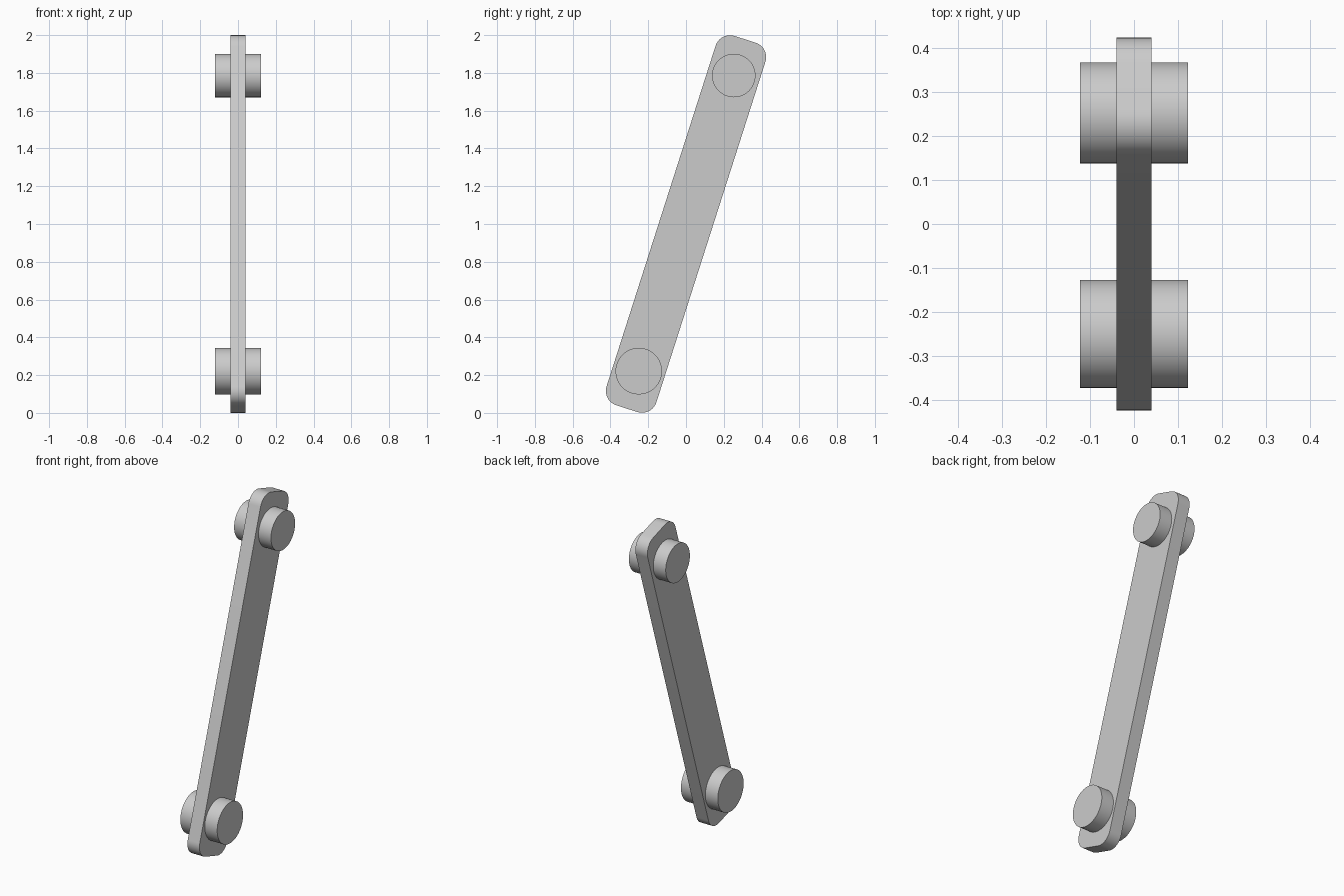
import bpy
import bmesh
import math
from mathutils import Matrix

default = bpy.data.objects.get("Cube")
if default:
    bpy.data.objects.remove(default, do_unlink=True)

grey = bpy.data.materials.new("light_grey")
grey.use_nodes = True
colour = (0.6, 0.6, 0.6, 1)
grey.diffuse_color = colour
grey.node_tree.nodes["Principled BSDF"].inputs["Base Color"].default_value = colour


def finish(name, bm, location):
    mesh = bpy.data.meshes.new(name)
    bm.to_mesh(mesh)
    bm.free()
    mesh.materials.append(grey)
    obj = bpy.data.objects.new(name, mesh)
    obj.location = location
    bpy.context.collection.objects.link(obj)
    bpy.ops.object.select_all(action="DESELECT")
    obj.select_set(True)
    bpy.context.view_layer.objects.active = obj
    bpy.ops.object.shade_smooth_by_angle(angle=math.radians(30))
    return obj


# Flat link bar with rounded corners, leaning back at the top
bm = bmesh.new()
bmesh.ops.create_cube(bm, size=1, matrix=Matrix.Diagonal((0.08, 0.277, 2.053, 1)))
corners = [e for e in bm.edges if abs(e.verts[0].co.x - e.verts[1].co.x) > 0.01]
bmesh.ops.bevel(bm, geom=corners, offset=0.08, segments=10, profile=0.5, affect="EDGES")
bar = finish("link_bar", bm, (0, 0, 1))
bar.rotation_euler.x = math.radians(-17.75)


# Round pins passing through both ends of the bar
def pin(name, y, z, radius):
    bm = bmesh.new()
    bmesh.ops.create_cone(bm, cap_ends=True, segments=64, radius1=radius, radius2=radius,
                          depth=0.245, matrix=Matrix.Rotation(math.pi / 2, 4, "Y"))
    finish(name, bm, (0, y, z))


pin("upper_pin", 0.253, 1.786, 0.115)
pin("lower_pin", -0.25, 0.221, 0.123)
